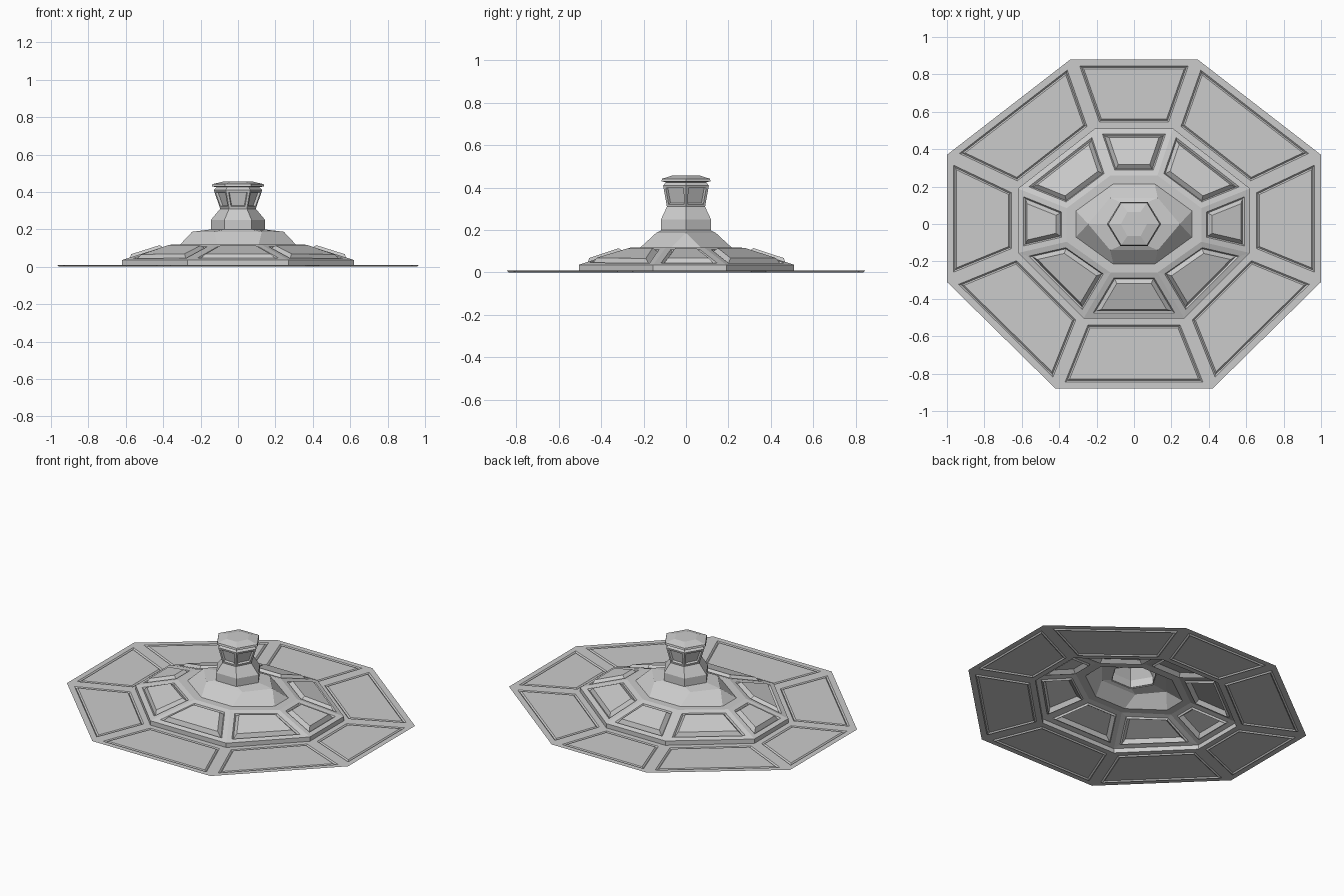
import bpy, bmesh
from mathutils import Vector

cube = bpy.data.objects.get("Cube")
if cube:
    bpy.data.objects.remove(cube, do_unlink=True)

grey = bpy.data.materials.new("light grey")
grey.use_nodes = True
grey.diffuse_color = (0.6, 0.6, 0.6, 1)
grey.node_tree.nodes["Principled BSDF"].inputs["Base Color"].default_value = (0.6, 0.6, 0.6, 1)


def octagon(back, side, front, z):
    """Ring from the right-hand corners of its back, side and front edges."""
    (bx, by), (sx, s1, s2), (fx, fy) = back, side, front
    right = [(bx, by), (sx, s1), (sx, s2), (fx, fy)]
    return [(x, y, z) for x, y in right] + [(-x, y, z) for x, y in reversed(right)]


def hexagon(x, y, z, inner=0.5):
    return [(x, 0, z), (x * inner, -y, z), (-x * inner, -y, z),
            (-x, 0, z), (-x * inner, y, z), (x * inner, y, z)]


def loft(bm, rings, cap=False):
    """Join rings of equal length and return the faces band by band."""
    loops = [[bm.verts.new(p) for p in ring] for ring in rings]
    bands = []
    for a, b in zip(loops, loops[1:]):
        n = len(a)
        bands.append([bm.faces.new((a[i], a[(i + 1) % n], b[(i + 1) % n], b[i])) for i in range(n)])
    if cap:
        bm.faces.new(loops[-1])
    return bands


def inset(bm, faces, width, depth=0.0):
    bm.normal_update()
    bmesh.ops.inset_individual(bm, faces=faces, thickness=width, depth=depth, use_even_offset=True)


def finish(bm, name):
    # Point the open shells upwards
    bm.normal_update()
    if sum(f.normal.z * f.calc_area() for f in bm.faces) < 0:
        bmesh.ops.reverse_faces(bm, faces=bm.faces[:])
    mesh = bpy.data.meshes.new(name)
    bm.to_mesh(mesh)
    bm.free()
    mesh.materials.append(grey)
    bpy.context.collection.objects.link(bpy.data.objects.new(name, mesh))


rim = octagon((0.34, 0.88), (1.0, 0.37, -0.31), (0.42, -0.88), 0.008)
foot = octagon((0.21, 0.51), (0.62, 0.19, -0.155), (0.27, -0.505), 0.008)
eave = [(x, y, 0.036) for x, y, z in foot]
crown = octagon((0.125, 0.26), (0.36, 0.085, -0.095), (0.125, -0.26), 0.118)
seat = octagon((0.11, 0.215), (0.31, 0.07, -0.07), (0.11, -0.215), 0.118)

# Flat skirt with grooved panels
bm = bmesh.new()
panels = loft(bm, [foot, rim])[0]
bmesh.ops.reverse_faces(bm, faces=[f for f in panels if f.normal.z < 0])
bm.normal_update()
for f in panels:
    if f.normal.z < 0:
        f.normal_flip()
inset(bm, panels, 0.035)
inset(bm, panels, 0.008, -0.008)
inset(bm, panels, 0.008, 0.008)
finish(bm, "skirt")

# Dome frame with raised windows
bm = bmesh.new()
bands = loft(bm, [foot, eave, crown, seat])
bm.normal_update()
for f in bm.faces:
    if f.normal.z < -0.01 or (abs(f.normal.z) < 0.01 and f.normal.dot(f.calc_center_median()) < 0):
        f.normal_flip()
windows = bands[1]
inset(bm, windows, 0.03)
inset(bm, windows, 0.008, -0.01)
inset(bm, windows, 0.018, 0.025)
finish(bm, "dome_frame")

# Faceted roof, eight corners below and six above
bm = bmesh.new()
low = [bm.verts.new(p) for p in seat]
high = [bm.verts.new(p) for p in hexagon(0.245, 0.14, 0.187, 0.52)]
neck = [bm.verts.new(p) for p in hexagon(0.14, 0.115, 0.2)]
pairs = [(low[0], 5), (low[1], 0), (low[2], 0), (low[3], 1),
         (low[4], 2), (low[5], 3), (low[6], 3), (low[7], 4)]
for i, (v, h) in enumerate(pairs):
    w, k = pairs[(i + 1) % 8]
    bm.faces.new([v, w, high[k]] + ([high[h]] if h != k else []))
for i in range(6):
    j = (i + 1) % 6
    bm.faces.new((high[i], high[j], neck[j], neck[i]))
bmesh.ops.recalc_face_normals(bm, faces=bm.faces[:])
finish(bm, "roof")

# Six-sided turret: bulged base, flared neck with sunken panels, overhanging cap
bm = bmesh.new()
bands = loft(bm, [hexagon(0.145, 0.118, 0.195), hexagon(0.145, 0.118, 0.25),
                  hexagon(0.095, 0.09, 0.31), hexagon(0.13, 0.108, 0.41),
                  hexagon(0.115, 0.095, 0.425), hexagon(0.14, 0.116, 0.43),
                  hexagon(0.137, 0.113, 0.442), hexagon(0.07, 0.065, 0.457)], cap=True)
bmesh.ops.recalc_face_normals(bm, faces=bm.faces[:])
inset(bm, bands[2], 0.012)
inset(bm, bands[2], 0.004, -0.012)
finish(bm, "turret")
